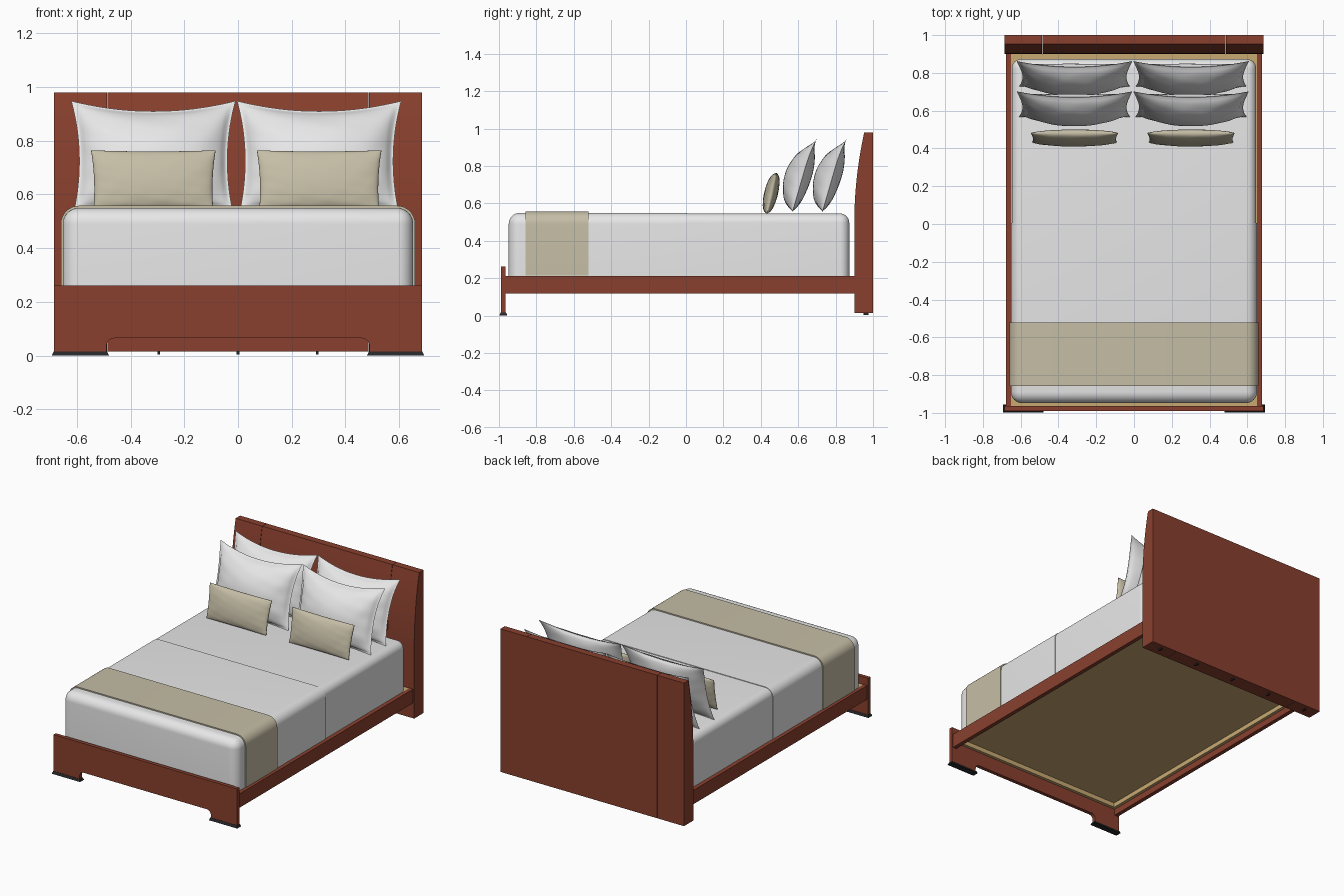
import bpy, bmesh, math
from math import sin, cos, pi

if "Cube" in bpy.data.objects:
    bpy.data.objects.remove(bpy.data.objects["Cube"])


def mat(name, r, g, b):
    m = bpy.data.materials.new(name)
    m.diffuse_color = (r, g, b, 1)
    m.use_nodes = True
    m.node_tree.nodes["Principled BSDF"].inputs["Base Color"].default_value = m.diffuse_color
    return m


WOOD = mat("red wood", 0.25, 0.051, 0.027)
WHITE = mat("white linen", 0.8, 0.8, 0.8)
BEIGE = mat("beige fabric", 0.56, 0.51, 0.38)
TAN = mat("tan plywood", 0.58, 0.40, 0.17)
BLACK = mat("black rubber", 0.02, 0.02, 0.022)


def finish(name, bm, material, angle=35):
    bmesh.ops.recalc_face_normals(bm, faces=bm.faces)
    me = bpy.data.meshes.new(name)
    bm.to_mesh(me)
    bm.free()
    ob = bpy.data.objects.new(name, me)
    bpy.context.collection.objects.link(ob)
    me.materials.append(material)
    bpy.ops.object.select_all(action='DESELECT')
    ob.select_set(True)
    bpy.context.view_layer.objects.active = ob
    bpy.ops.object.shade_smooth_by_angle(angle=math.radians(angle))
    return ob


def box(name, x, y, z, material, bevel=0, pick=None, seg=6, flare=0, drop=None):
    """Box from ranges; pick chooses edges to round, drop chooses faces to remove."""
    bm = bmesh.new()
    bmesh.ops.create_cube(bm, size=1)
    for v in bm.verts:
        low = v.co.z < 0
        for i, (a, b) in enumerate((x, y, z)):
            s = v.co[i]
            v.co[i] = (a + b) / 2 + s * (b - a)
            if low and i < 2:
                v.co[i] += flare * 2 * s
    if bevel:
        edges = [e for e in bm.edges if pick is None or pick(e)]
        bmesh.ops.bevel(bm, geom=edges, offset=bevel, segments=seg, profile=0.5, affect='EDGES')
    if drop:
        bmesh.ops.delete(bm, geom=[f for f in bm.faces if drop(f)], context='FACES')
    return finish(name, bm, material)


def prism(name, pts, axis, a, b, material):
    """Extrude a profile along x (points are y, z) or along y (points are x, z)."""
    bm = bmesh.new()

    def place(p, t):
        return (t, p[0], p[1]) if axis == 'x' else (p[0], t, p[1])
    f = bm.faces.new([bm.verts.new(place(p, a)) for p in pts])
    ext = bmesh.ops.extrude_face_region(bm, geom=[f])
    for v in ext['geom']:
        if isinstance(v, bmesh.types.BMVert):
            v.co['xyz'.index(axis)] = b
    return finish(name, bm, material)


def arc(cx, cz, r, a0, a1, n=8):
    return [(cx + r * cos(math.radians(a0 + (a1 - a0) * i / n)),
             cz + r * sin(math.radians(a0 + (a1 - a0) * i / n))) for i in range(n + 1)]


# Headboard: three boards with a front that curves back towards the top
head = [(1.0, 0.015), (0.9, 0.015), (0.9, 0.5)]
head += [(0.9 + 0.053 * (i / 10) ** 2, 0.5 + 0.48 * i / 10) for i in range(1, 11)] + [(1.0, 0.98)]
for name, a, b in (("headboard_left", -0.685, -0.487), ("headboard_centre", -0.485, 0.485),
                   ("headboard_right", 0.487, 0.685)):
    prism(name, head, 'x', a, b, WOOD)
for i in range(-2, 3):
    box("headboard_glide", (i * 0.295 - 0.005, i * 0.295 + 0.005), (0.95, 0.975), (0.004, 0.016), BLACK)

# Footboard with a rounded cut-out between the legs
foot = [(-0.685, 0.015), (-0.685, 0.262), (0.685, 0.262), (0.685, 0.015), (0.49, 0.015)]
foot += arc(0.46, 0.035, 0.03, 0, 90) + arc(-0.46, 0.035, 0.03, 90, 180) + [(-0.49, 0.015)]
prism("footboard", foot, 'y', -0.989, -0.964, WOOD)

for s in (-1, 1):
    # Footboard feet, side rails and the cleats inside them
    box("foot_pad", tuple(sorted((s * 0.487, s * 0.686))), (-0.991, -0.962), (0, 0.016), BLACK, flare=0.007)
    box("side_rail", tuple(sorted((s * 0.65, s * 0.677))), (-0.965, 0.902), (0.118, 0.212), WOOD)
    box("side_cleat", tuple(sorted((s * 0.63, s * 0.65))), (-0.964, 0.9), (0.16, 0.19), TAN)
for y in (-0.964, 0.88):
    box("end_cleat", (-0.63, 0.63), (y, y + 0.02), (0.16, 0.19), TAN)
box("platform", (-0.65, 0.65), (-0.964, 0.9), (0.19, 0.21), TAN)


# Mattress: sheet half at the head, duvet half at the foot
def soft(seam, bottom):
    def pick(e):
        c = [v.co for v in e.verts]
        return not (all(abs(p.y - seam) < 1e-4 for p in c) or all(abs(p.z - bottom) < 1e-4 for p in c))
    return pick


box("sheeted_mattress", (-0.647, 0.647), (0, 0.873), (0.21, 0.546), WHITE, 0.05, soft(0, 0.21), 8)
box("duvet", (-0.652, 0.652), (-0.948, 0.004), (0.212, 0.55), WHITE, 0.06, soft(0.004, 0.212), 8)


# Throw: a thin strip draped over the foot end
def drape(x, z, r):
    return [(x, 0.214)] + arc(x - r, z - r, r, 0, 90) + arc(r - x, z - r, r, 90, 180) + [(-x, 0.214)]


prism("throw_blanket", drape(0.659, 0.558, 0.067) + drape(0.651, 0.549, 0.059)[::-1],
      'y', -0.858, -0.522, BEIGE)


def pillow(name, centre, w, h, front, back, tilt, side_in, top_in, low_in, flange, power, tip, material, n=32):
    """Cushion of two bulging grids joined at the rim, leaning back."""
    bm = bmesh.new()
    for depth in (-front, back):
        rows = []
        for j in range(n + 1):
            row = []
            for i in range(n + 1):
                u, v = -cos(pi * i / n), -cos(pi * j / n)
                x = w * u * (1 - side_in * (1 - v * v)) * (1 - 0.02 * (1 - v))
                z = h * v * (1 - (top_in if v > 0 else low_in) * (1 - u * u))
                f = max(0, 1 - (u / flange) ** 2) * max(0, 1 - (v / flange) ** 2)
                d = depth * f ** power
                # small creases near the rim
                d += depth * 0.05 * sin(9 * u + 4 * v) * sin(11 * v - 3 * u) * (1 - f) * f ** 0.4
                d += tip * u * u * max(v, 0) ** 3
                row.append(bm.verts.new((centre[0] + x,
                                         centre[1] + d * cos(tilt) + z * sin(tilt),
                                         centre[2] + z * cos(tilt) - d * sin(tilt) * 0.3)))
            rows.append(row)
        for j in range(n):
            for i in range(n):
                bm.faces.new((rows[j][i], rows[j][i + 1], rows[j + 1][i + 1], rows[j + 1][i]))
        if depth < 0:
            rim = rows
    # Join the coincident rims of the two grids
    join = {}
    for k in range(n + 1):
        for j, i in ((0, k), (n, k), (k, 0), (k, n)):
            if rows[j][i] is not rim[j][i]:
                join[rows[j][i]] = rim[j][i]
    bmesh.ops.weld_verts(bm, targetmap=join)
    return finish(name, bm, material, 80)


# Pillows: two rows of shams and a small cushion in front of each pair
for x in (-0.315, 0.302):
    for y, label in ((0.625, "front_sham"), (0.785, "back_sham")):
        pillow(label, (x, y, 0.748), 0.306, 0.21, 0.1, 0.05, 0.28, 0.08, 0.2, 0.06, 0.96, 0.6, 0.02, WHITE)
    pillow("lumbar_cushion", (x, 0.457, 0.655), 0.232, 0.112, 0.04, 0.036, 0.22,
           0.03, 0.04, 0.03, 1.0, 0.42, 0, BEIGE)
